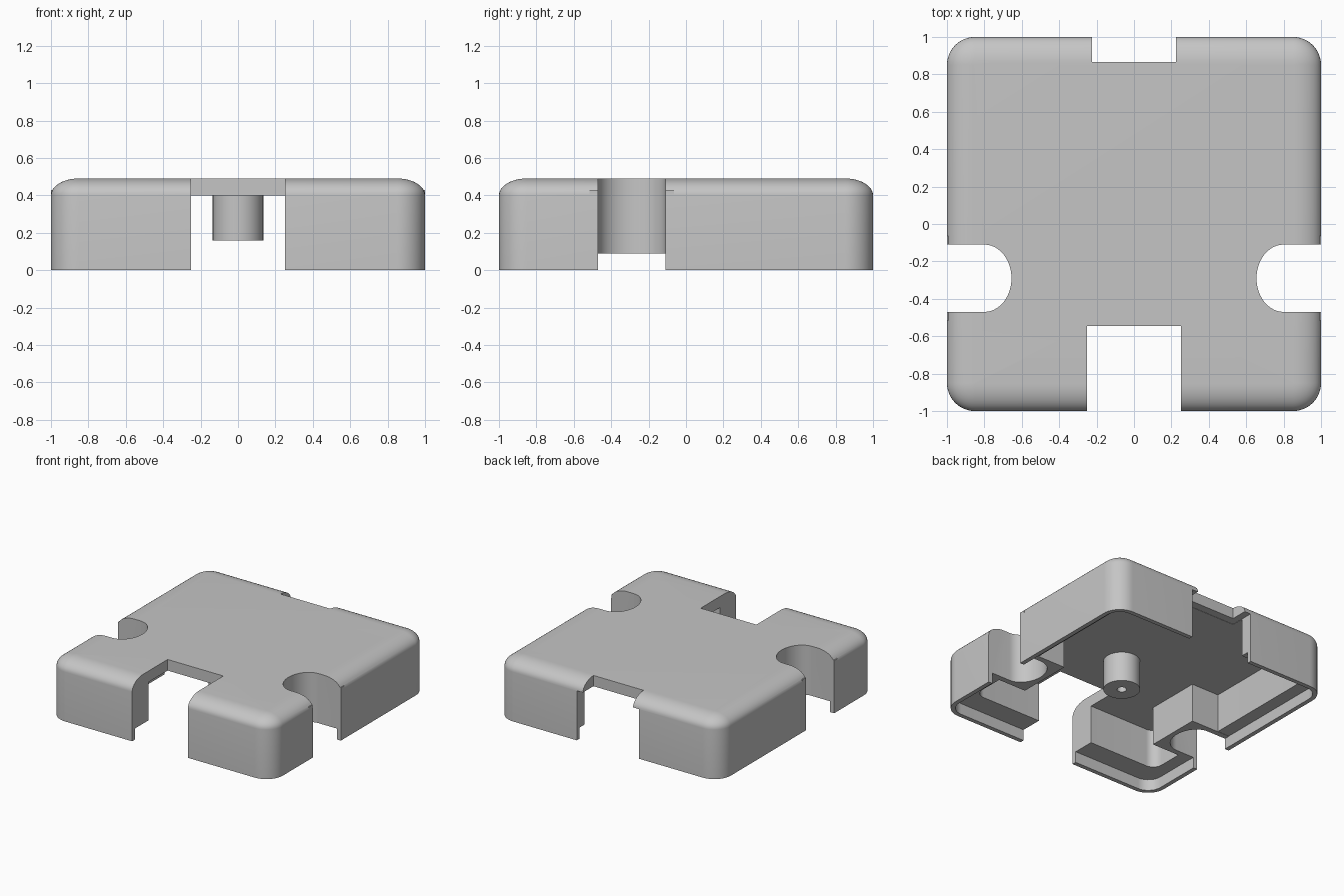
import bpy, bmesh, math

if "Cube" in bpy.data.objects:
    bpy.data.objects.remove(bpy.data.objects["Cube"], do_unlink=True)

grey = bpy.data.materials.new("plain_grey")
grey.use_nodes = True
colour = (0.56, 0.56, 0.56, 1)
grey.diffuse_color = colour
grey.node_tree.nodes["Principled BSDF"].inputs["Base Color"].default_value = colour


def rounded_rect(x0, x1, y0, y1, r, z, steps=12):
    points = []
    corners = [(x1 - r, y1 - r), (x0 + r, y1 - r), (x0 + r, y0 + r), (x1 - r, y0 + r)]
    for quarter, (cx, cy) in enumerate(corners):
        for i in range(steps + 1):
            a = (quarter + i / steps) * math.pi / 2
            points.append((cx + r * math.cos(a), cy + r * math.sin(a), z))
    return points


def skin(name, rings, closed=False):
    """Bridge matching rings into a solid, capped unless closed on itself."""
    bm = bmesh.new()
    loops = [[bm.verts.new(p) for p in ring] for ring in rings]
    pairs = list(zip(loops, loops[1:]))
    if closed:
        pairs.append((loops[-1], loops[0]))
    else:
        bm.faces.new(loops[0])
        bm.faces.new(loops[-1])
    for a, b in pairs:
        n = len(a)
        for i in range(n):
            bm.faces.new((a[i], a[(i + 1) % n], b[(i + 1) % n], b[i]))
    bmesh.ops.recalc_face_normals(bm, faces=bm.faces)
    mesh = bpy.data.meshes.new(name)
    bm.to_mesh(mesh)
    bm.free()
    mesh.materials.append(grey)
    obj = bpy.data.objects.new(name, mesh)
    bpy.context.collection.objects.link(obj)
    return obj


def prism(name, outline, z0, z1):
    return skin(name, [[(x, y, z) for x, y in outline] for z in (z0, z1)])


def box(name, x0, x1, y0, y1, z0, z1):
    return prism(name, [(x0, y0), (x1, y0), (x1, y1), (x0, y1)], z0, z1)


def boolean(target, tool, operation):
    mod = target.modifiers.new(tool.name, "BOOLEAN")
    mod.operation = operation
    mod.solver = "EXACT"
    mod.object = tool
    bpy.context.view_layer.objects.active = target
    bpy.ops.object.modifier_apply(modifier=mod.name)
    bpy.data.objects.remove(tool, do_unlink=True)


def smooth(obj):
    bpy.ops.object.select_all(action="DESELECT")
    obj.select_set(True)
    bpy.context.view_layer.objects.active = obj
    bpy.ops.object.shade_smooth_by_angle(angle=math.radians(30))


top, ceiling, ledge = 0.49, 0.4, 0.09
corner, lip = 0.15, 0.035


def outer(inset, z):
    e = 1 - inset
    return rounded_rect(-e, e, -e, e, corner - inset, z)


def inner(z):
    return rounded_rect(-0.86, 0.86, -0.79, 0.9, 0.08, z)


# Hollow lid: ceiling, walls with stepped rim, then the rounded outside
rings = [inner(ceiling), inner(ledge), outer(lip, ledge), outer(lip, 0), outer(0, 0)]
for i in range(11):
    a = i / 10 * math.pi / 2
    rings.append(outer(0.145 * (1 - math.cos(a)), ceiling + (top - ceiling) * math.sin(a)))
lid = skin("lid", rings)

# Boxed surrounds for the side recesses, then the U-shaped recesses
for s in (-1, 1):
    x0, x1 = sorted((s * 0.615, s * 0.9995))
    boolean(lid, box("surround", x0, x1, -0.515, -0.065, ledge - 0.002, 0.428), "UNION")
for s in (-1, 1):
    outline = [(s * 1.1, -0.47), (s * 1.1, -0.11)]
    for i in range(25):
        a = i / 24 * math.pi
        outline.append((s * (0.8 - 0.145 * math.sin(a)), -0.29 + 0.18 * math.cos(a)))
    boolean(lid, prism("side_recess", outline, -0.1, 0.6), "DIFFERENCE")

# Front slot, back notch and the wider opening under the back notch
boolean(lid, box("front_slot", -0.25, 0.25, -1.1, -0.545, -0.1, 0.6), "DIFFERENCE")
boolean(lid, box("back_notch", -0.225, 0.225, 0.865, 1.1, -0.1, 0.6), "DIFFERENCE")
boolean(lid, box("back_opening", -0.28, 0.28, 0.8, 1.1, -0.1, ceiling + 0.002), "DIFFERENCE")
smooth(lid)


# Screw post with a blind hole
def circle(r, z, n=48):
    return [(r * math.cos(2 * math.pi * i / n), -0.14 + r * math.sin(2 * math.pi * i / n), z)
            for i in range(n)]


post = skin("screw_post", [circle(0.135, 0.41), circle(0.135, 0.16), circle(0.035, 0.16),
                           circle(0.035, 0.41)], closed=True)
smooth(post)
